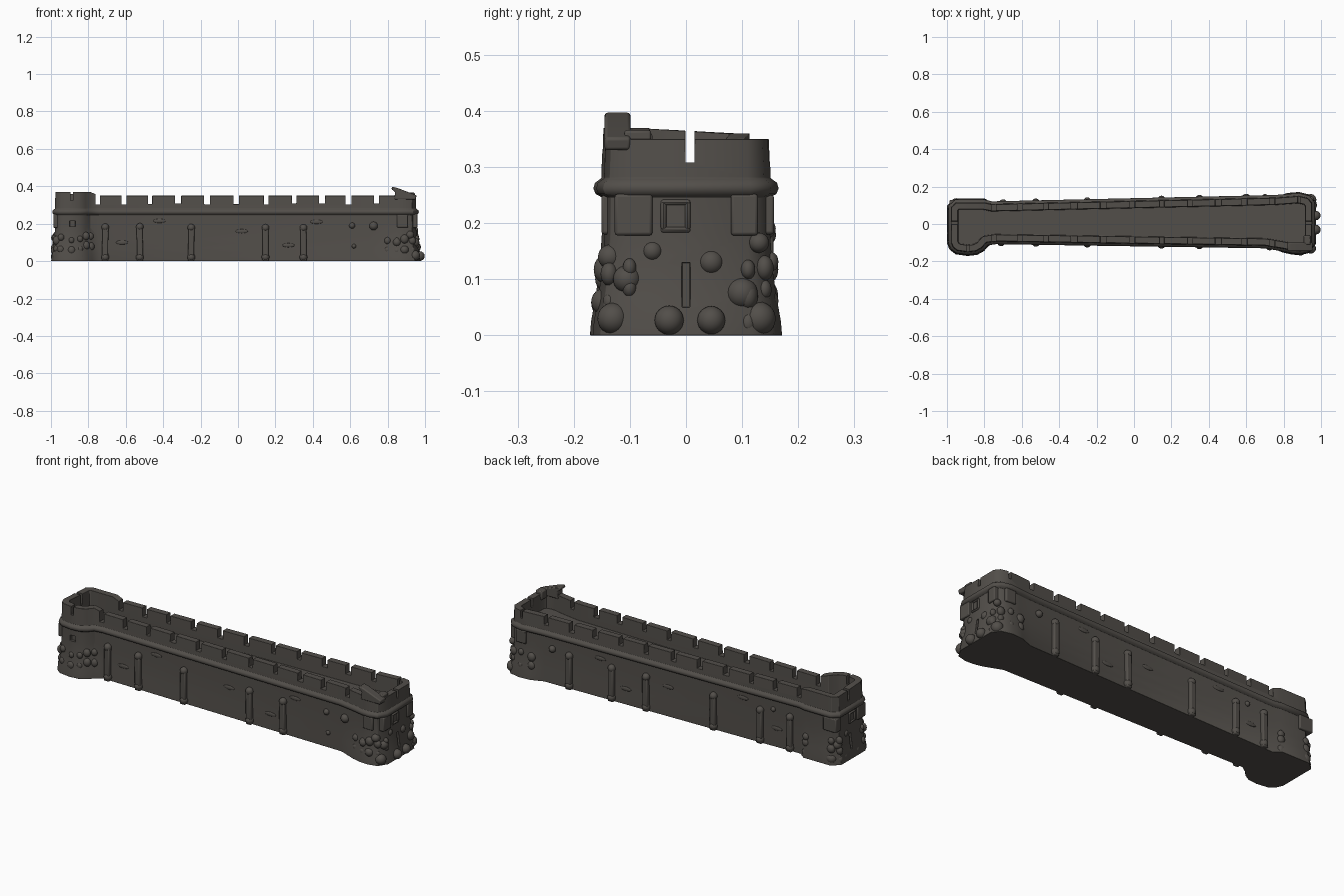
import bpy, bmesh, math, random
from mathutils import Vector, Matrix

if "Cube" in bpy.data.objects:
    bpy.data.objects.remove(bpy.data.objects["Cube"])

random.seed(4)
stone = bpy.data.materials.new("dark stone")
stone.diffuse_color = (0.085, 0.077, 0.068, 1)
stone.use_nodes = True
stone.node_tree.nodes["Principled BSDF"].inputs["Base Color"].default_value = stone.diffuse_color


def finish(bm, name, bevel=0.0, angle=40):
    bmesh.ops.recalc_face_normals(bm, faces=bm.faces)
    me = bpy.data.meshes.new(name)
    bm.to_mesh(me)
    bm.free()
    me.materials.append(stone)
    ob = bpy.data.objects.new(name, me)
    bpy.context.collection.objects.link(ob)
    if bevel:
        add_bevel(ob, bevel)
    smooth(ob, angle)
    return ob


def add_bevel(ob, width):
    m = ob.modifiers.new("bevel", 'BEVEL')
    m.width, m.segments, m.limit_method = width, 2, 'ANGLE'
    m.angle_limit = math.radians(40)


def smooth(ob, angle=40):
    bpy.ops.object.select_all(action='DESELECT')
    ob.select_set(True)
    bpy.context.view_layer.objects.active = ob
    bpy.ops.object.shade_smooth_by_angle(angle=math.radians(angle))


def add_box(bm, x0, x1, y0, y1, z0, z1, rot=0.0):
    m = (Matrix.Translation(((x0 + x1) / 2, (y0 + y1) / 2, (z0 + z1) / 2))
         @ Matrix.Rotation(rot, 4, 'Y')
         @ Matrix.Diagonal((x1 - x0, y1 - y0, z1 - z0, 1)))
    bmesh.ops.create_cube(bm, size=1, matrix=m)


def add_stone(bm, x, y, z, r, flat=(1, 1, 1)):
    m = Matrix.Translation((x, y, max(z, r * flat[2]))) @ Matrix.Diagonal((*flat, 1))
    bmesh.ops.create_icosphere(bm, subdivisions=3, radius=r, matrix=m)


# Plan of the wall with corner bulges, counterclockwise
plan = [Vector(p) for p in [
    (-.978, -.1), (-.967, -.125), (-.945, -.142), (-.89, -.15), (-.845, -.145), (-.815, -.128),
    (-.79, -.1), (-.74, -.093), (.7, -.115), (.8, -.132), (.85, -.143), (.89, -.145),
    (.93, -.135), (.952, -.1), (.952, .11), (.93, .138), (.88, .15), (.82, .145),
    (.75, .14), (-.76, .106), (-.8, .115), (-.95, .115), (-.978, .09)]]
N = len(plan)


def edge_normal(i):
    d = (plan[(i + 1) % N] - plan[i % N]).normalized()
    return Vector((d.y, -d.x))


def offset(i, dist):
    a, b = edge_normal(i - 1), edge_normal(i)
    n = (a + b).normalized()
    return plan[i] + n * dist / max(n.dot(a), 0.6)


def top_height(p):
    if p.x < -.78:
        return .37 if p.y < 0 else .36
    return .35


# Body: flared base, ledge, parapet and sunken walkway (height, offset, flare)
levels = [(0, 0, .021), (.025, 0, .019), (.07, 0, .011), (.12, 0, .004), (.18, 0, 0), (.246, 0, 0),
          (.252, .011, 0), (.262, .015, 0), (.272, .012, 0), (.28, .001, 0),
          ('top', -.002, 0), ('top', -.036, 0), (.262, -.038, 0)]
bm = bmesh.new()
rings = []
for z, off, flare in levels:
    ring = []
    for i, p in enumerate(plan):
        q = offset(i, off + (flare if abs(p.x) > .77 else 0))
        ring.append(bm.verts.new((q.x, q.y, top_height(p) if z == 'top' else z)))
    rings.append(ring)
for a, b in zip(rings, rings[1:]):
    for i in range(N):
        j = (i + 1) % N
        bm.faces.new((a[i], a[j], b[j], b[i]))
bm.faces.new(rings[0][::-1])
bm.faces.new(rings[-1])
wall = finish(bm, "castle_wall")

# Notches between merlons, and arrow slits in the ends
bm = bmesh.new()
for x in (-.75, -.61, -.47, -.32, -.165, -.01, .15, .30, .45, .59, .74):
    w = random.uniform(.011, .017)
    add_box(bm, x - w, x + w, -.3, .3, random.uniform(.302, .31), .5)
for s in (-1, 1):
    x0, x1 = sorted((s * .88, s * 1.1))
    add_box(bm, x0, x1, -.001, .015, .308, .5)
    x0, x1 = sorted((s * .945, s * 1.1))
    add_box(bm, x0, x1, -.007, .007, .05, .13)
add_box(bm, -.895, -.882, -.3, -.1, .325, .5)
add_box(bm, -.90, -.87, -.3, -.135, .185, .215)
add_box(bm, .875, .888, .1, .3, .31, .5)
cutter = finish(bm, "notch_cutter")
cutter.hide_render = True
mod = wall.modifiers.new("notches", 'BOOLEAN')
mod.object, mod.operation, mod.solver = cutter, 'DIFFERENCE', 'EXACT'
bpy.context.view_layer.objects.active = wall
bpy.ops.object.modifier_apply(modifier=mod.name)
bpy.data.objects.remove(cutter)
add_bevel(wall, .0035)
smooth(wall)


def wall_y(x, side):
    t = (x + .75) / 1.5
    return -(.093 + .023 * t) if side < 0 else .106 + .034 * t


# Upright posts along both long faces
for side, xs in ((-1, (-.71, -.525, -.25, .147, .35)), (1, (-.70, -.525, -.25, .147, .35, .6))):
    bm = bmesh.new()
    for x in xs:
        y = wall_y(x, side)
        y0, y1 = sorted((y - side * .02, y + side * .019))
        h = random.uniform(.175, .19)
        add_box(bm, x - .016, x + .016, y0, y1, 0, h, random.uniform(-.02, .02))
        add_stone(bm, x, y + side * .004, h - .005, .02)
        add_stone(bm, x, y + side * .004, .015, .021)
    for v in bm.verts:
        v.co.z = max(v.co.z, 0)
    finish(bm, "front_posts" if side < 0 else "back_posts", .006)

# Blocks below the ledge at the corners, and framed end windows
bm = bmesh.new()
for s, ex in ((1, .952), (-1, .978)):
    for y0, y1, z0 in ((-.127, -.06, .178), (.08, .128, .178)):
        x0, x1 = sorted((s * (ex - .07), s * (ex + .009)))
        add_box(bm, x0, x1, y0, y1, z0, .252)
    x0, x1 = sorted((s * (ex - .02), s * (ex + .007)))
    for y0, y1, z0, z1 in ((-.045, -.035, .187, .24), (-.002, .008, .187, .24),
                           (-.045, .008, .183, .193), (-.045, .008, .232, .242)):
        add_box(bm, x0, x1, y0, y1, z0, z1)
add_box(bm, .85, .91, -.151, -.12, .18, .25)
add_box(bm, .85, .91, .125, .157, .18, .25)
finish(bm, "corner_blocks", .005)

# Broken slab standing on the front right corner
bm = bmesh.new()
prof = [(.835, .33), (.84, .37), (.82, .385), (.825, .398), (.85, .392), (.955, .352), (.95, .33)]
face = bm.faces.new([bm.verts.new((x, -.145, z)) for x, z in prof])
ext = bmesh.ops.extrude_face_region(bm, geom=[face])
bmesh.ops.translate(bm, vec=(0, .046, 0),
                    verts=[v for v in ext["geom"] if isinstance(v, bmesh.types.BMVert)])
add_box(bm, .905, .945, -.11, -.062, .32, .366)
finish(bm, "broken_slab", .005)

# Boulders around the corner bases and lumps on the front
bm = bmesh.new()
for x, y, z, r in ((.972, -.03, .027, .026), (.972, .045, .027, .025), (.945, .13, .028, .03),
                   (.945, -.105, .1, .025), (.95, .1, .075, .028), (.945, .045, .13, .022),
                   (.945, .13, .165, .018), (.945, -.06, .15, .018), (.945, -.13, .03, .028),
                   (.89, -.145, .06, .024), (.85, -.14, .1, .022), (.92, -.135, .14, .022),
                   (-.975, -.05, .025, .024), (-.972, .05, .025, .026), (-.968, .09, .1, .025),
                   (-.965, -.1, .11, .026), (-.968, 0.03, .14, .02), (-.965, -.11, .03, .03),
                   (-.95, .11, .03, .028), (.725, -.118, .188, .023), (.61, -.113, .19, .016),
                   (.62, -.114, .08, .012), (.7, .142, .19, .018), (-.6, .11, .2, .013)):
    add_stone(bm, x, y, z, r)
for i, p in enumerate(plan):
    if abs(p.x) > .79:
        for k in range(3):
            q = offset(i, .002)
            r = random.uniform(.014, .022)
            add_stone(bm, q.x, q.y, .02 + k * .05 + random.uniform(-.015, .015), r, (1, .8, 1.1))
finish(bm, "boulders", 0, 60)

# Shallow chips on the long faces
bm = bmesh.new()
for side in (-1, 1):
    for x, z in ((-.42, .215), (.27, .085), (.42, .21), (-.62, .1), (.02, .16)):
        add_stone(bm, x, wall_y(x, side), z, .022, (1.5, .2, .5))
finish(bm, "wall_chips", 0, 60)
